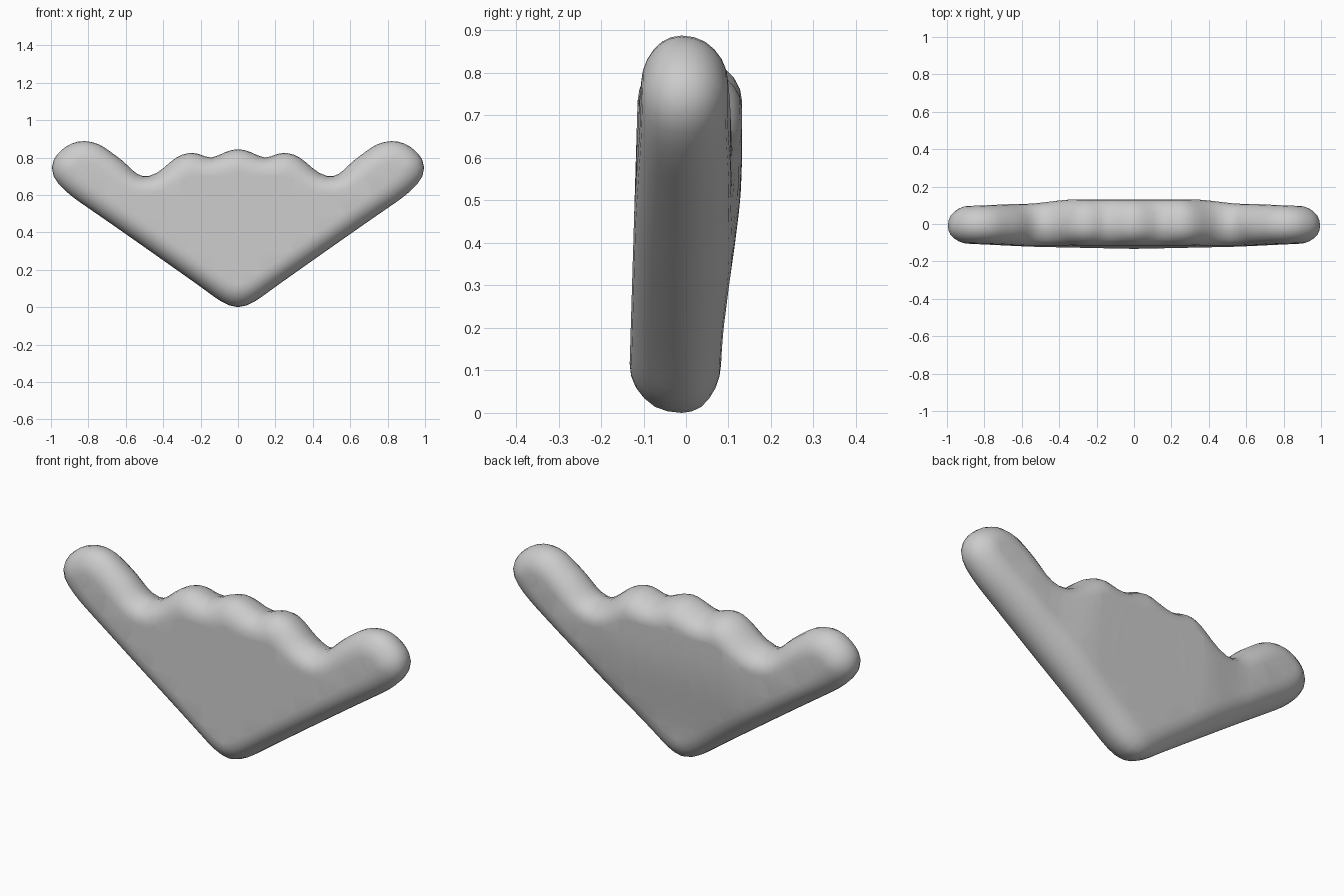
import bpy, bmesh, math
from mathutils import Vector

if "Cube" in bpy.data.objects:
    bpy.data.objects.remove(bpy.data.objects["Cube"])

# Right half of the front outline (x, z), bottom point to top centre
HALF = [(0, 0.0), (0.045, 0.008), (0.095, 0.036), (0.22, 0.127), (0.435, 0.279),
        (0.65, 0.43), (0.89, 0.596), (0.96, 0.66), (0.99, 0.70), (1.003, 0.75),
        (0.985, 0.80), (0.945, 0.845), (0.89, 0.882), (0.82, 0.896), (0.74, 0.877),
        (0.62, 0.79), (0.54, 0.712), (0.48, 0.698), (0.43, 0.72), (0.33, 0.807),
        (0.27, 0.83), (0.21, 0.826), (0.145, 0.795), (0.07, 0.834), (0, 0.853)]
EDGE = 0.105     # width of the rounded rim
STEPS = 6


def step(a, b, v):
    t = min(max((v - a) / (b - a), 0), 1)
    return t * t * (3 - 2 * t)


def back_y(x, z):
    # the back swells behind the scalloped edge
    x = abs(x)
    return 0.082 + 0.05 * step(0.08, 0.6, z) * (1 - 0.5 * step(0.3, 0.6, x) - 0.2 * step(0.6, 0.9, x))


def front_y(x, z):
    return -0.136 + 0.03 * z + 0.008 * step(0.5, 0.9, abs(x))


def resample(pts, size):
    out = []
    for a, b in zip(pts, pts[1:] + pts[:1]):
        n = max(1, round((b - a).length / size))
        out += [a.lerp(b, i / n) for i in range(n)]
    return out


def smooth(pts, times):
    for _ in range(times):
        n = len(pts)
        pts = [pts[i] * 0.5 + (pts[i - 1] + pts[(i + 1) % n]) * 0.25 for i in range(n)]
    return pts


def inset(pts, d):
    n = len(pts)
    out = []
    for i in range(n):
        t = (pts[(i + 1) % n] - pts[i - 1]).normalized()
        out.append(pts[i] + Vector((-t.y, t.x)) * d)
    return out


pts = [Vector(p) for p in HALF] + [Vector((-x, z)) for x, z in HALF[-2:0:-1]]
outline = smooth(resample(pts, 0.04), 1)
low = min(p.y for p in outline)
outline = [Vector((p.x, p.y - low)) for p in outline]

# Rings stepping inward from the outline, evened out as they go
rings = [outline]
for k in range(1, STEPS + 1):
    d = EDGE * (math.cos((k - 1) / STEPS * math.pi / 2) - math.cos(k / STEPS * math.pi / 2))
    rings.append(smooth(inset(rings[-1], d), 1 if k > 2 else 0))

bm = bmesh.new()
rim = [bm.verts.new((p.x, -0.01, p.y)) for p in outline]
n = len(outline)
for surface in (front_y, back_y):
    prev = rim
    for k in range(1, STEPS + 1):
        f = math.sin(k / STEPS * math.pi / 2)
        cur = [bm.verts.new((p.x, f * surface(p.x, p.y) - 0.01 * (1 - f), p.y)) for p in rings[k]]
        for i in range(n):
            j = (i + 1) % n
            bm.faces.new((prev[i], prev[j], cur[j], cur[i]))
        prev = cur
    # broad face, cut into a grid so that it can follow the gentle swell
    loop = [bm.edges.get((prev[i], prev[(i + 1) % n])) for i in range(n)]
    cap = bmesh.ops.triangle_fill(bm, edges=loop, use_beauty=True)["geom"]
    faces = [g for g in cap if isinstance(g, bmesh.types.BMFace)]
    cuts = [((i * 0.1, 0, 0), (1, 0, 0)) for i in range(-8, 9)]
    cuts += [((0, 0, i * 0.1), (0, 0, 1)) for i in range(2, 8)]
    for co, no in cuts:
        geom = list({v for f in faces for v in f.verts} | {e for f in faces for e in f.edges}) + faces
        res = bmesh.ops.bisect_plane(bm, geom=geom, dist=1e-5, plane_co=co, plane_no=no)
        faces = [g for g in res["geom"] if isinstance(g, bmesh.types.BMFace)]
    for v in {v for f in faces for v in f.verts}:
        v.co.y = surface(v.co.x, v.co.z)

bmesh.ops.recalc_face_normals(bm, faces=bm.faces[:])
me = bpy.data.meshes.new("winged_plate")
bm.to_mesh(me)
bm.free()
plate = bpy.data.objects.new("winged_plate", me)
bpy.context.collection.objects.link(plate)
me.shade_smooth()
